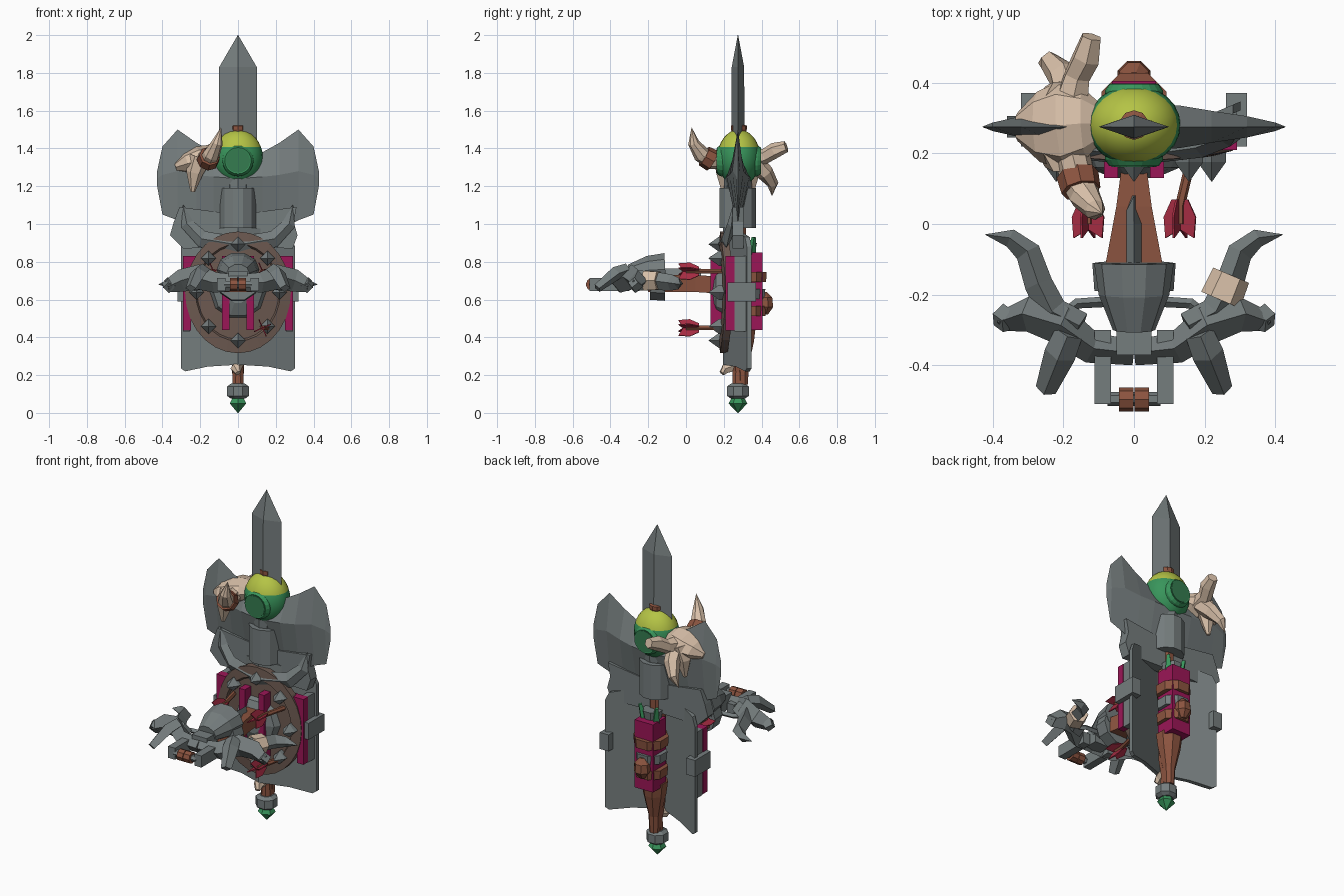
import bpy, bmesh, math
from mathutils import Vector

if "Cube" in bpy.data.objects:
    bpy.data.objects.remove(bpy.data.objects["Cube"])

def material(name, r, g, b):
    m = bpy.data.materials.new(name)
    m.diffuse_color = (r, g, b, 1)
    m.use_nodes = True
    m.node_tree.nodes["Principled BSDF"].inputs["Base Color"].default_value = m.diffuse_color
    return m

STEEL = material("steel grey", .178, .205, .207)
WOOD = material("dark wood", .15, .10, .08)
LEATHER = material("red brown leather", .26, .088, .05)
BONE = material("bone", .68, .52, .39)
MAGENTA = material("magenta cloth", .33, .008, .095)
RED = material("red feather", .38, .025, .055)
LIME = material("lime liquid", .46, .55, .06)
GREEN = material("green glass", .04, .30, .105)
DEEP = material("deep green glass", .035, .20, .08)

def finish(name, bm, mat, smooth=False):
    bmesh.ops.recalc_face_normals(bm, faces=bm.faces)
    me = bpy.data.meshes.new(name)
    bm.to_mesh(me)
    bm.free()
    me.materials.append(mat)
    ob = bpy.data.objects.new(name, me)
    bpy.context.collection.objects.link(ob)
    for p in me.polygons:
        p.use_smooth = smooth
    return ob

def loft(name, rings, mat, smooth=False):
    """Skin a list of equal-length point rings and cap both ends."""
    bm = bmesh.new()
    vs = [[bm.verts.new(p) for p in r] for r in rings]
    n = len(vs[0])
    for a, b in zip(vs, vs[1:]):
        for i in range(n):
            j = (i + 1) % n
            bm.faces.new((a[i], a[j], b[j], b[i]))
    bm.faces.new(vs[0])
    bm.faces.new(vs[-1][::-1])
    return finish(name, bm, mat, smooth)

def tube(name, pts, radii, mat, sides=6, up=(0, 0, 1), flat=1.0, turn=0.0):
    """Tapered tube; flat squashes it along the up direction."""
    pts = [Vector(p) for p in pts]
    rings = []
    for i, p in enumerate(pts):
        t = (pts[min(i + 1, len(pts) - 1)] - pts[max(i - 1, 0)]).normalized()
        s = t.cross(Vector(up)).normalized()
        u = s.cross(t)
        r = max(radii[i], .001)
        angles = [turn + math.tau * k / sides for k in range(sides)]
        rings.append([p + s * r * math.cos(a) + u * r * flat * math.sin(a) for a in angles])
    return loft(name, rings, mat)

def post(name, x, y, profile, mat, sides=8):
    """Upright turned part from (radius, z) pairs."""
    return tube(name, [(x, y, z) for r, z in profile], [r for r, z in profile],
                mat, sides, up=(0, 1, 0), turn=math.pi / sides)

def box(name, x0, x1, y0, y1, z0, z1, mat):
    return loft(name, [[(x0, y0, z), (x1, y0, z), (x1, y1, z), (x0, y1, z)] for z in (z0, z1)], mat)

Y = .275
# axe shaft, guard and pommel gem
post("axe_shaft", 0, Y, [(.034, .12), (.03, .22), (.045, .32), (.045, 1.1)], LEATHER)
post("pommel_guard", 0, Y, [(.04, .075), (.062, .09), (.062, .14), (.04, .155)], STEEL)
post("pommel_gem", 0, Y, [(.002, 0), (.05, .05), (.03, .085)], GREEN, 6)
tube("bone_charm", [(.0, .19, .21), (-.01, .21, .235), (0, .26, .25)], [.015, .03, .028], BONE)

# axe hub, top spike and two blades
post("axe_hub", 0, Y, [(.10, .98), (.10, 1.19)], STEEL, 12)
post("flask_cup", 0, Y, [(.07, 1.17), (.075, 1.24), (.05, 1.27)], STEEL, 10)
loft("top_spike", [[(w, Y, z), (0, Y + t, z), (-w, Y, z), (0, Y - t, z)]
     for w, t, z in ((.1, .035, 1.3), (.1, .033, 1.83), (.001, .001, 2))], STEEL)
for s, side, wide in ((-1, "left", .36), (1, "right", .315)):
    loft(side + "_axe_blade", [[(s * x, Y, hi), (s * x, Y + t, mid), (s * x, Y, lo), (s * x, Y - t, mid)]
         for x, lo, mid, hi, t in ((0, .97, 1.24, 1.36, .07), (.13, .96, 1.25, 1.38, .06),
                                   (.22, .97, 1.26, 1.43, .045), (.32, 1.02, 1.28, 1.5, .03),
                                   (.40, 1.05, 1.26, 1.41, .012), (.428, 1.2, 1.24, 1.28, .001))], STEEL)
    # lower lobe that joins the blade to the shield
    lobe = ((0, .88), (.29, .87), (wide, .94), (wide - .02, 1.01), (.31, 1.09), (0, 1.05))
    loft(side + "_lower_lobe", [[(s * x, Y + dy, z) for x, z in lobe] for dy in (-.03, .03)], STEEL)

# angled metal shield, two leaves swept back
for s, side in ((-1, "left"), (1, "right")):
    def leaf(dy):
        outline = ((0, .255), (.16, .245), (.28, .22), (.302, .235), (.302, .88), (.28, .93), (.1, .98), (0, .98))
        return [(s * x, .195 + .42 * x + dy, z) for x, z in outline]
    loft(side + "_shield_leaf", [leaf(0), leaf(.025)], STEEL)
    # side straps and clamps
    box(side + "_cloth_strap", s * .25, s * .292, .21, .256, .435, .83, MAGENTA)
    box(side + "_strap_backing", s * .255, s * .29, .256, .32, .43, .83, STEEL)
    box(side + "_strap_return", s * .2, s * .25, .21, .256, .77, .83, MAGENTA)
    box(side + "_clamp", s * .26, s * .32, .22, .37, .59, .69, STEEL)
    box(side + "_front_strap", s * .045, s * .085, .13, .19, .44, .83, MAGENTA)
    # crescent horn above the round shield
    tube(side + "_crescent", [(s * .29, .25, 1.1), (s * .27, .24, 1.0), (s * .19, .215, .92), (0, .19, .89)],
         [.002, .035, .045, .04], STEEL, 4, up=(0, 1, 0), flat=.6)

# bowed round wooden shield with rim and spikes
def disc_ring(f, y):
    return [(.28 * f * math.cos(a), y + .35 * (.28 * f * math.cos(a)) ** 2, .638 + .322 * f * math.sin(a))
            for a in [math.tau * k / 28 for k in range(28)]]
loft("round_shield", [disc_ring(1, .22), disc_ring(1, .18), disc_ring(.8, .175), disc_ring(.77, .19), disc_ring(.1, .18)], WOOD)
for i in range(8):
    a = math.tau * i / 8 + math.pi / 2
    x, z = .22 * math.cos(a), .638 + .255 * math.sin(a)
    tube("shield_spike", [(x, .21, z), (x, .175, z), (x, .12, z)], [.04, .04, .001], STEEL, 4)
loft("shield_boss", [[(r * math.cos(a), y, .64 + r * math.sin(a)) for a in [math.tau * k / 10 for k in range(10)]]
     for r, y in ((.15, .2), (.13, .16), (.06, .13))], STEEL)

# crossbow stock, rail and hooded housing
loft("crossbow_stock", [[(w, y, z0), (w, y, z1), (-w, y, z1), (-w, y, z0)]
     for w, y, z0, z1 in ((.03, .2, .63, .72), (.05, .05, .64, .73), (.08, -.11, .64, .73), (.07, -.2, .64, .72))], LEATHER)
loft("crossbow_rail", [[(w, y, .70), (0, y, .765), (-w, y, .70)]
     for w, y in ((.008, .08), (.04, 0), (.04, -.3))], STEEL)
tube("crossbow_housing", [(0, -.11, .70), (0, -.19, .70)], [.118, .112], STEEL, 10, flat=.95)
tube("housing_hood", [(0, -.11, .76), (0, -.2, .755), (0, -.3, .74)], [.113, .10, .06], STEEL, 10, flat=.8)
box("rail_sight", -.05, .05, -.37, -.27, .66, .75, STEEL)
tube("stirrup_bar", [(-.075, -.495, .68), (.075, -.495, .68)], [.02, .02], STEEL)
for x in (-.022, .022):
    tube("stirrup_wrap", [(x - .02, -.497, .68), (x + .02, -.497, .68)], [.034, .034], LEATHER, 8)

# crossbow arms, mirrored
for s, side in ((-1, "left"), (1, "right")):
    box(side + "_stirrup_arm", s * .065, s * .112, -.51, -.3, .645, .715, STEEL)
    tube(side + "_bow_limb", [(0, -.365, .69), (s * .12, -.35, .69), (s * .21, -.285, .72), (s * .30, -.255, .7), (s * .375, -.275, .67)],
         [.035, .045, .055, .05, .028], STEEL, 4, flat=1.2)
    tube(side + "_bow_tip", [(s * .35, -.26, .67), (s * .385, -.28, .69)], [.04, .03], STEEL, 4)
    tube(side + "_forward_spike", [(s * .185, -.31, .76), (s * .21, -.37, .74), (s * .25, -.47, .66)],
         [.04, .045, .03], STEEL, 4, flat=.8)
    tube(side + "_back_horn", [(s * .15, -.29, .71), (s * .23, -.25, .70), (s * .27, -.17, .70), (s * .30, -.08, .69),
         (s * .35, -.04, .685), (s * .42, -.03, .68)], [.04, .045, .04, .036, .026, .001], STEEL, 4, flat=1.2)
    tube(side + "_bow_brace", [(s * .08, -.22, .69), (s * .16, -.225, .69), (s * .24, -.29, .69)], [.015] * 3, STEEL, 4)
tube("horn_binding", [(.245, -.215, .70), (.275, -.145, .70)], [.06, .055], BONE, 6)

# round flask, two colours split by height, windows set flush front and back
bm = bmesh.new()
bmesh.ops.create_uvsphere(bm, u_segments=24, v_segments=16, radius=1)
for v in bm.verts:
    v.co = Vector((v.co.x * .132, v.co.y * .114 + .28, v.co.z * .15 + 1.35))
flask = finish("flask", bm, GREEN, True)
flask.data.materials.append(LIME)
for p in flask.data.polygons:
    p.material_index = int(p.center.z > 1.405)
post("flask_neck", 0, .28, [(.03, 1.47), (.042, 1.5), (.042, 1.52), (.03, 1.525)], LEATHER, 10)
for d, side in ((-1, "front"), (1, "back")):
    def circle(r, dy):
        return [(r * math.cos(a), .28 + d * dy, 1.335 + r * math.sin(a)) for a in [math.tau * k / 20 for k in range(20)]]
    loft(side + "_window_rim", [circle(.084, .07), circle(.082, .098), circle(.07, .116), circle(.062, .114)], GREEN)
    loft(side + "_window", [circle(.064, .113), circle(.064, .118)], DEEP)

# horned skull hung on the left blade
tube("skull_cranium", [(-.1, .285, 1.36), (-.14, .285, 1.36), (-.2, .28, 1.34), (-.27, .275, 1.32), (-.33, .275, 1.30)],
     [.06, .1, .125, .10, .04], BONE, 8, flat=.6)
for y in (.2, .35):
    tube("skull_snout", [(-.2, y, 1.35), (-.23, y, 1.27), (-.24, y, 1.17)], [.06, .045, .012], BONE, 6, up=(0, 1, 0))
tube("front_horn", [(-.18, .22, 1.34), (-.16, .13, 1.34), (-.14, .08, 1.37), (-.11, .04, 1.43), (-.09, .03, 1.51)],
     [.05, .05, .045, .03, .001], BONE, 8, up=(1, 0, 0))
tube("horn_band", [(-.16, .14, 1.335), (-.15, .095, 1.36)], [.06, .056], LEATHER, 8, up=(1, 0, 0))
tube("broken_horn", [(-.18, .33, 1.34), (-.16, .42, 1.36), (-.135, .47, 1.39), (-.12, .53, 1.41)],
     [.055, .04, .042, .03], BONE, 6, up=(1, 0, 0))
tube("jaw_fang", [(-.18, .36, 1.33), (-.2, .42, 1.27), (-.24, .46, 1.21), (-.27, .455, 1.15)],
     [.05, .045, .03, .001], BONE, 6, up=(1, 0, 0))

# quiver on the back with bands and a pouch
box("quiver", -.062, .062, .28, .405, .44, .85, MAGENTA)
post("quiver_tip", 0, .30, [(.03, .15), (.035, .25), (.065, .38), (.075, .46)], LEATHER)
for z, r, m in ((.54, .092, LEATHER), (.63, .088, STEEL), (.72, .096, LEATHER)):
    post("quiver_band", 0, .335, [(r, z - .027), (r + .004, z + .027)], m)
post("pouch", 0, .415, [(.02, .52), (.05, .56), (.045, .61), (.015, .64)], LEATHER)
post("quiver_rim", 0, .32, [(.05, .85), (.06, .9)], STEEL)
for x in (-.04, .04):
    tube("quiver_sprig", [(x, .345, .84), (x * 1.4, .36, .93)], [.025, .012], GREEN, 4, up=(0, 1, 0))

# arrows stuck through, with red fletching
for s, z in ((-1, .75), (1, .75), (1, .45)):
    tail, nock = Vector((s * .13, .05, z)), Vector((s * .17, .22, z))
    tube("arrow_shaft", [nock, tail, tail - Vector((0, .05, 0))], [.014] * 3, LEATHER)
    for across, normal in (((.045, 0, .02), (-.02, 0, .045)), ((-.02, 0, .045), (.045, 0, .02))):
        across, thin = Vector(across), Vector(normal).normalized() * .003
        shape = [tail + across * f + Vector((0, y, 0)) for f, y in
                 ((-.5, .02), (.5, .02), (1, -.03), (.9, -.09), (0, -.065), (-.9, -.09), (-1, -.03))]
        loft("arrow_fletching", [[p - thin for p in shape], [p + thin for p in shape]], RED)
